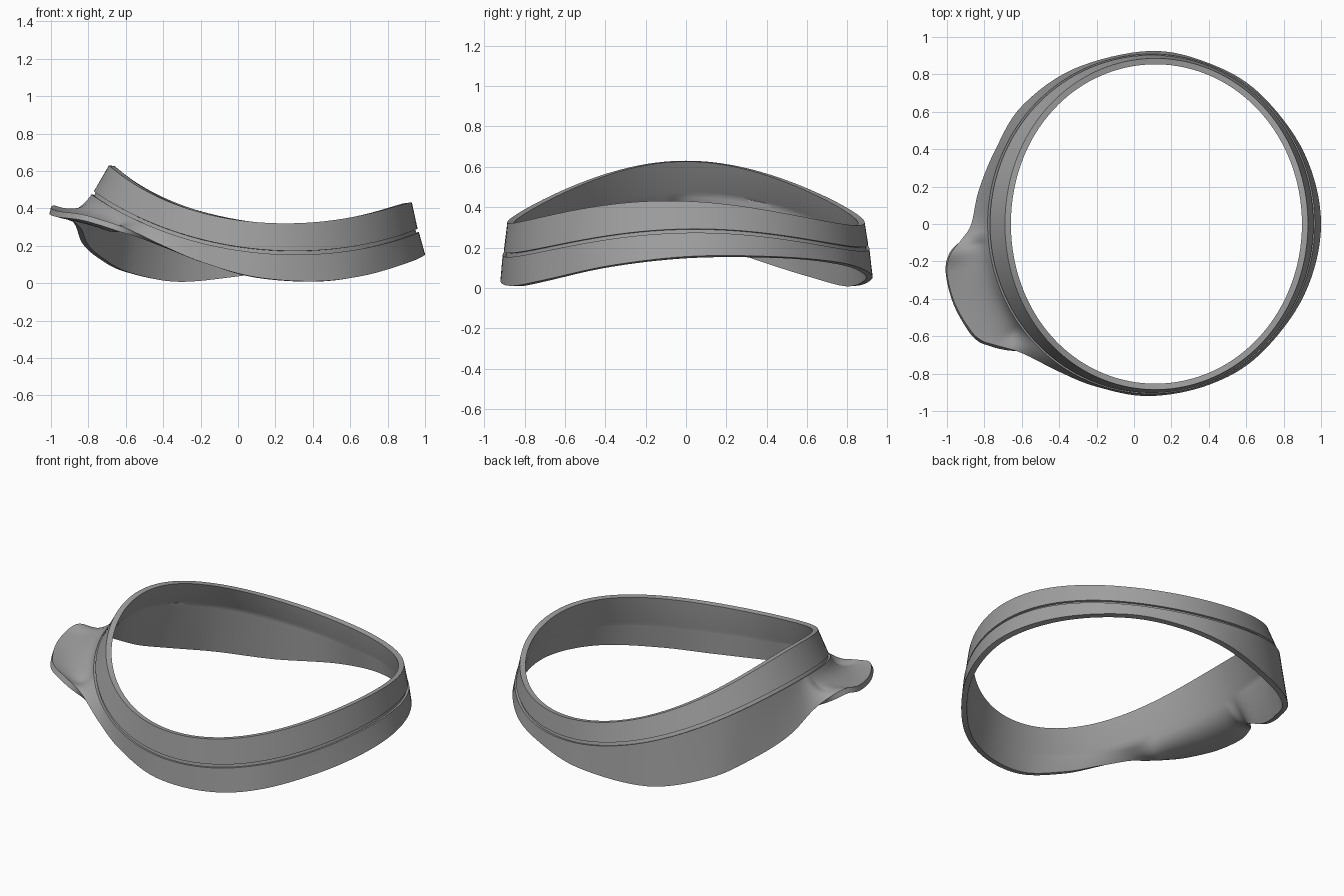
import bpy, bmesh
from math import cos, sin, atan2, radians
from mathutils import Vector

cube = bpy.data.objects.get("Cube")
if cube:
    bpy.data.objects.remove(cube)

CENTRE = 0.08      # x of the ring axis
WALL = 0.032       # band thickness
STEPS = 8          # columns between two edge points
FLARE = 12         # rows across the flared skirt

# Lower edge of the band, anticlockwise from the left side, with the flared tab
EDGE = [(1, 0, .155), (.91, .38, .157), (.67, .7, .135), (.4, .86, .1),
        (.08, .925, .05), (-.32, .83, .01), (-.6, .63, .06), (-.74, .4, .13),
        (-.83, .18, .21), (-.87, 0, .31), (-.92, -.08, .37), (-.98, -.16, .415),
        (-1, -.26, .4), (-.96, -.42, .385), (-.88, -.56, .375), (-.82, -.62, .365),
        (-.75, -.645, .345), (-.6, -.69, .295), (-.4, -.79, .2), (-.2, -.87, .115),
        (.08, -.92, .035), (.4, -.86, .01), (.67, -.7, .04), (.91, -.38, .11)]


def smooth_loop(points):
    """Closed spline through the points."""
    pts = [Vector(p) for p in points]
    n = len(pts)
    for i in range(n):
        a, b, c, d = (pts[(i + k) % n] for k in (-1, 0, 1, 2))
        for s in range(STEPS):
            t = s / STEPS
            yield (b * 2 + (c - a) * t + (a * 2 - b * 5 + c * 4 - d) * t * t
                   + (b * 3 - a - c * 3 + d) * t ** 3) / 2


def wave(a, angle, mean, one, two):
    return mean + one * cos(angle) + two * cos(2 * angle)


def section(edge):
    """Closed (radius, height) section of the band above one edge point."""
    ang = atan2(edge.y, edge.x - CENTRE)
    foot = Vector((Vector((edge.x - CENTRE, edge.y)).length, edge.z))
    top = Vector((wave(0, ang, .8475, .04, -.0375), wave(0, ang, .429, -.1, .101)))
    top.y -= .008 * sin(2 * ang) * (1 + cos(ang))
    seam = Vector((wave(0, ang, .884, .015, -.019),
                   wave(0, ang, .296, -.1, .096) + .015 * sin(ang)))
    down = (seam - top).normalized()
    inward = Vector((down.y, -down.x))
    seam_low = seam + down * .02 - inward * .003

    # Skirt: straight around the ring, curling outward where it reaches far out
    curl = min(max((foot.x - .95) / .1, 0), 1)
    curl = curl * curl * (3 - 2 * curl)
    mid = ((seam_low + foot) / 2).lerp(seam_low + down * .12, curl)
    skirt = []
    for i in range(FLARE + 1):
        t = i / FLARE
        skirt.append(seam_low * (1 - t) ** 2 + mid * 2 * t * (1 - t) + foot * t * t)

    outer = [top, seam, seam + inward * .012,
             seam_low + inward * .015] + skirt
    # Inner skin: the smooth outer line pushed in by the wall thickness
    line = [top, seam] + skirt
    inner = []
    for i, p in enumerate(line):
        d = (line[min(i + 1, len(line) - 1)] - line[max(i - 1, 0)]).normalized()
        inner.append(p + Vector((d.y, -d.x)) * WALL)
    inner[0] = top - Vector((WALL, .004))
    return [(CENTRE + r * cos(ang), r * sin(ang), z) for r, z in outer + inner[::-1]]


# Loft the sections into one closed band
bm = bmesh.new()
rings = [[bm.verts.new(co) for co in section(e)] for e in smooth_loop(EDGE)]
for i, ring in enumerate(rings):
    after = rings[(i + 1) % len(rings)]
    for j in range(len(ring)):
        k = (j + 1) % len(ring)
        bm.faces.new((ring[j], ring[k], after[k], after[j]))
bmesh.ops.recalc_face_normals(bm, faces=bm.faces)
mesh = bpy.data.meshes.new("saddle_band")
bm.to_mesh(mesh)
bm.free()

band = bpy.data.objects.new("saddle_band", mesh)
bpy.context.collection.objects.link(band)

# Plain grey
grey = bpy.data.materials.new("mid grey")
grey.use_nodes = True
colour = (.35, .35, .35, 1)
grey.diffuse_color = colour
grey.node_tree.nodes["Principled BSDF"].inputs["Base Color"].default_value = colour
mesh.materials.append(grey)

bpy.ops.object.select_all(action='DESELECT')
band.select_set(True)
bpy.context.view_layer.objects.active = band
bpy.ops.object.shade_smooth_by_angle(angle=radians(35))
